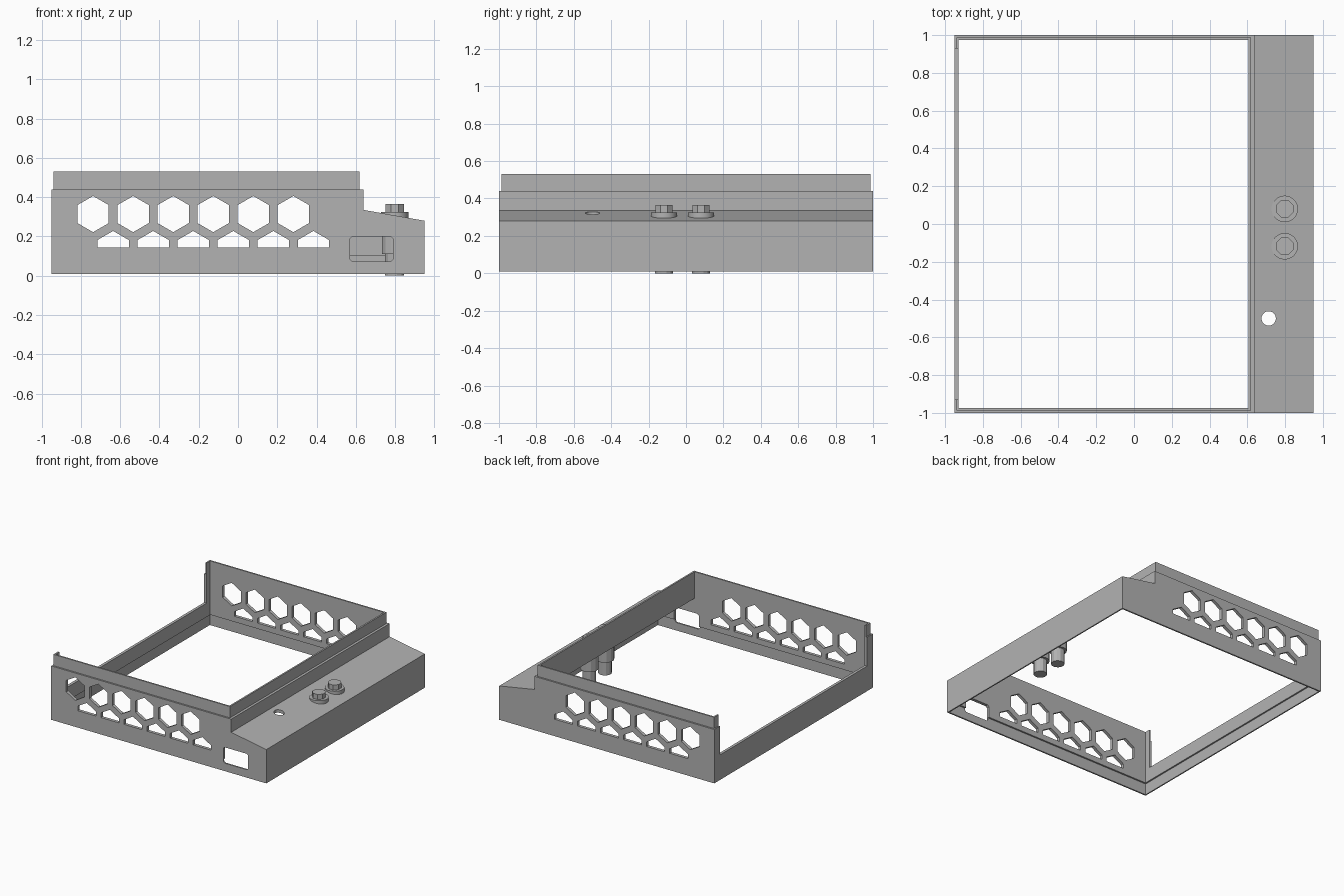
import bpy
import bmesh
from math import radians, sin, cos, tau
from mathutils import Matrix

if "Cube" in bpy.data.objects:
    bpy.data.objects.remove(bpy.data.objects["Cube"])

grey = bpy.data.materials.new("mid_grey")
grey.use_nodes = True
grey.diffuse_color = (0.45, 0.45, 0.45, 1)
grey.node_tree.nodes["Principled BSDF"].inputs["Base Color"].default_value = grey.diffuse_color


def finish(name, bm):
    bmesh.ops.recalc_face_normals(bm, faces=bm.faces)
    mesh = bpy.data.meshes.new(name)
    bm.to_mesh(mesh)
    bm.free()
    mesh.materials.append(grey)
    obj = bpy.data.objects.new(name, mesh)
    bpy.context.collection.objects.link(obj)
    return obj


def prisms(name, outlines, y0, y1):
    """Extrude x-z outlines along y."""
    bm = bmesh.new()
    for pts in outlines:
        face = bm.faces.new([bm.verts.new((x, y0, z)) for x, z in pts])
        new = bmesh.ops.extrude_face_region(bm, geom=[face])["geom"]
        verts = [v for v in new if isinstance(v, bmesh.types.BMVert)]
        bmesh.ops.translate(bm, verts=verts, vec=(0, y1 - y0, 0))
    return finish(name, bm)


def rect(x0, x1, z0, z1):
    return [(x0, z0), (x1, z0), (x1, z1), (x0, z1)]


def cylinder(bm, x, y, z0, z1, radius, sides):
    turn = Matrix.Rotation(tau / sides / 2, 4, "Z")
    place = Matrix.Translation((x, y, (z0 + z1) / 2))
    bmesh.ops.create_cone(bm, cap_ends=True, segments=sides, radius1=radius,
                          radius2=radius, depth=z1 - z0, matrix=place @ turn)


def cut(obj, cutters):
    for c in cutters:
        mod = obj.modifiers.new("cut", "BOOLEAN")
        mod.operation = "DIFFERENCE"
        mod.solver = "EXACT"
        mod.object = c
    graph = bpy.context.evaluated_depsgraph_get()
    mesh = bpy.data.meshes.new_from_object(obj.evaluated_get(graph))
    obj.modifiers.clear()
    obj.data = mesh


# Frame body with a sloped side shelf, and the raised stacking lip
body = prisms("frame_body", [[(-0.95, 0.01), (0.95, 0.01), (0.95, 0.28),
                              (0.64, 0.335), (0.64, 0.44), (-0.95, 0.44)]], -1, 1)
lip = prisms("stacking_lip", [rect(-0.94, 0.62, 0.44, 0.53)], -0.987, 0.987)

# Hollow inside, bottom recess and open upper part of the end wall
cavity = prisms("cavity_cutter", [[(-0.928, -0.1), (0.93, -0.1), (0.93, 0.26),
                                   (0.607, 0.317), (0.607, 0.7), (-0.928, 0.7)]],
                -0.975, 0.975)
recess = prisms("recess_cutter", [rect(-0.94, 0.94, -0.1, 0.1)], -0.988, 0.988)
opening = prisms("opening_cutter", [rect(-1.1, -0.9, 0.21, 0.7)], -0.93, 0.93)

# Honeycomb vents: a row of hexagons above a row of clipped ones
PITCH, R = 0.204, 0.092
vents = []
for i in range(6):
    x = -0.738 + i * PITCH
    vents.append([(x + R * sin(k * tau / 6), 0.314 + R * cos(k * tau / 6))
                  for k in range(6)])
    x += PITCH / 2
    w = R * cos(tau / 12)
    vents.append([(x - w, 0.145), (x + w, 0.145), (x + w, 0.182),
                  (x, 0.182 + R / 2), (x - w, 0.182)])
vent_cutter = prisms("vent_cutter", vents, -1.2, 1.2)

# Front port with clipped corners, and a round hole in the shelf
c = 0.012
x0, x1, z0, z1 = 0.57, 0.79, 0.073, 0.2
port = prisms("port_cutter", [[(x0 + c, z0), (x1 - c, z0), (x1, z0 + c), (x1, z1 - c),
                               (x1 - c, z1), (x0 + c, z1), (x0, z1 - c), (x0, z0 + c)]],
              -1.2, -0.9)
bm = bmesh.new()
cylinder(bm, 0.713, -0.5, 0.2, 0.5, 0.038, 32)
hole = finish("hole_cutter", bm)

cutters = [cavity, recess, opening, vent_cutter, port, hole]
cut(body, cutters)
cut(lip, [cavity, opening])
for cutter in cutters:
    bpy.data.objects.remove(cutter)

# Two connectors through the shelf: flange, head, nut and shaft
for side, y in (("front", -0.118), ("back", 0.08)):
    bm = bmesh.new()
    for low, high, radius, sides in ((0.29, 0.325, 0.07, 32), (0.325, 0.365, 0.05, 8),
                                     (0.11, 0.29, 0.068, 12), (0, 0.11, 0.05, 12)):
        cylinder(bm, 0.798, y, low, high, radius, sides)
    obj = finish(side + "_connector", bm)
    bpy.ops.object.select_all(action="DESELECT")
    obj.select_set(True)
    bpy.context.view_layer.objects.active = obj
    bpy.ops.object.shade_smooth_by_angle(angle=radians(20))
